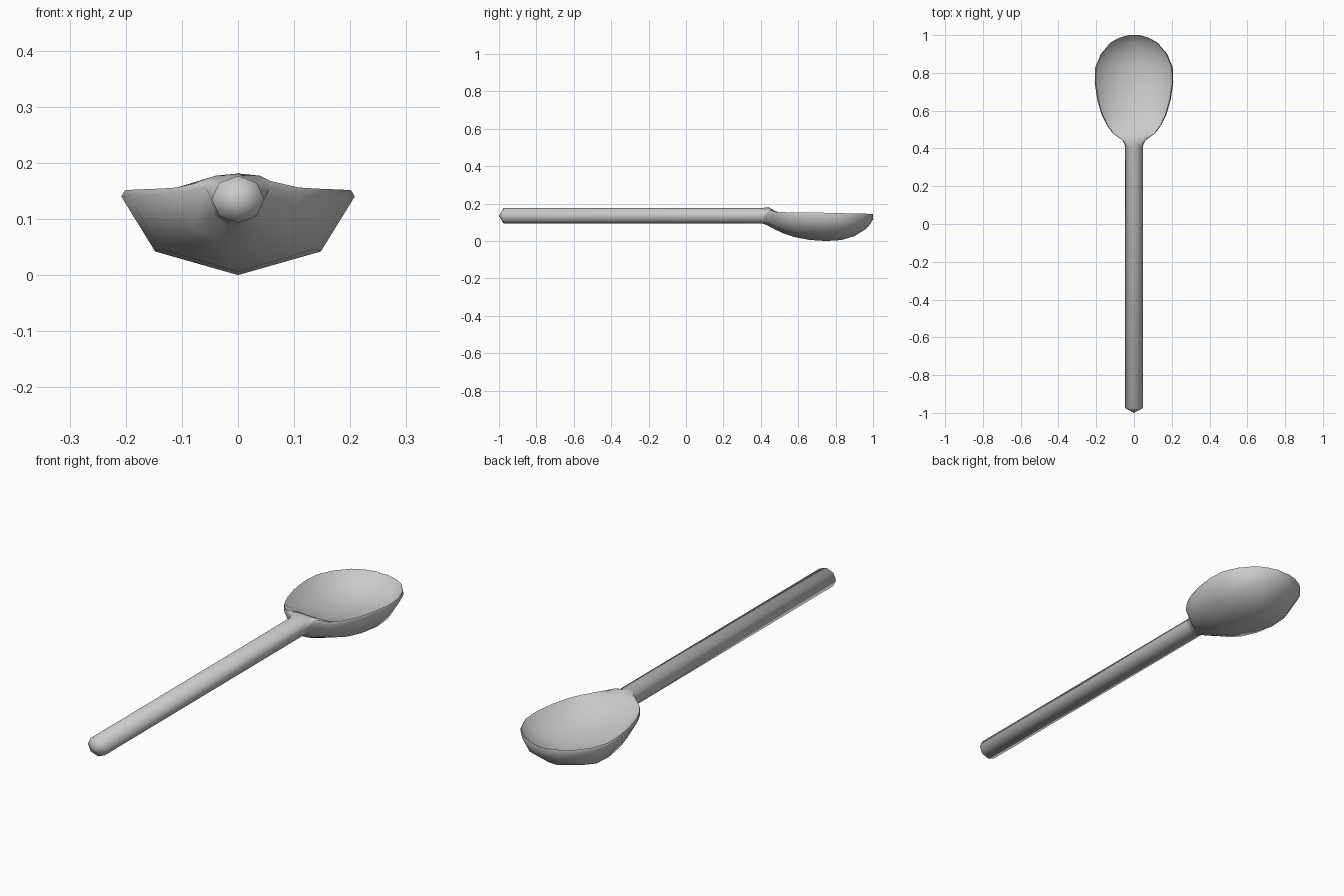
import bpy, bmesh, math

if "Cube" in bpy.data.objects:
    bpy.data.objects.remove(bpy.data.objects["Cube"])

# Handle: octagonal rings in 10 slots (two corners doubled so they match the bowl rings)
C, R = 0.137, 0.047

def handle_ring(y, r):
    pts = []
    for deg in (0, 45, 45, 90, 135, 135, 180, 225, 270, 315):
        a = math.radians(deg)
        pts.append((r * math.cos(a), y, C + r * 0.89 * math.sin(a)))
    return pts

# Bowl: rim edge, inner rim, inner wall, inner centre, mirrored, then outer hull
def bowl_ring(y, w, rim, bottom, inner):
    edge = rim - 0.011
    half = [(w, edge), (w * 0.97, rim), (w * 0.68, inner + 0.3 * (rim - inner)), (0, inner)]
    low = (w * 0.71, bottom + 0.3 * (edge - bottom))
    pts = half + [(-x, z) for x, z in half[2::-1]]
    pts += [(-low[0], low[1]), (0, bottom), low]
    return [(x, y, z) for x, z in pts]

# y, half width, rim height, underside, inner floor
stations = [
    (0.44, 0.058, 0.170, 0.083, 0.183),
    (0.48, 0.112, 0.158, 0.062, 0.160),
    (0.525, 0.145, 0.156, 0.041, 0.132),
    (0.58, 0.172, 0.155, 0.023, 0.105),
    (0.66, 0.195, 0.154, 0.008, 0.082),
    (0.75, 0.208, 0.153, 0.002, 0.070),
    (0.83, 0.205, 0.151, 0.007, 0.070),
    (0.90, 0.176, 0.149, 0.028, 0.080),
    (0.96, 0.125, 0.148, 0.065, 0.108),
    (0.985, 0.080, 0.147, 0.092, 0.128),
    (1.00, 0.030, 0.146, 0.118, 0.144),
]

bm = bmesh.new()
rings = [handle_ring(-0.975, R), handle_ring(0.41, R)]
rings += [bowl_ring(*s) for s in stations]
rings = [[bm.verts.new(p) for p in ring] for ring in rings]
for a, b in zip(rings, rings[1:]):
    n = len(a)
    for i in range(n):
        j = (i + 1) % n
        bm.faces.new((a[i], a[j], b[j], b[i]))

# Shallow pointed butt of the handle and blunt bowl tip
tip = bm.verts.new((0, -1.0, C))
first = rings[0]
for i in range(len(first)):
    bm.faces.new((first[i], tip, first[(i + 1) % len(first)]))
bm.faces.new(rings[-1])

# Merge doubled corners and rest the spoon on the ground
bmesh.ops.remove_doubles(bm, verts=bm.verts, dist=0.0005)
low = min(v.co.z for v in bm.verts)
for v in bm.verts:
    v.co.z -= low
bmesh.ops.recalc_face_normals(bm, faces=bm.faces)

mesh = bpy.data.meshes.new("spoon")
bm.to_mesh(mesh)
bm.free()
spoon = bpy.data.objects.new("spoon", mesh)
bpy.context.collection.objects.link(spoon)
bpy.context.view_layer.objects.active = spoon
spoon.select_set(True)
bpy.ops.object.shade_smooth_by_angle(angle=math.radians(75))
